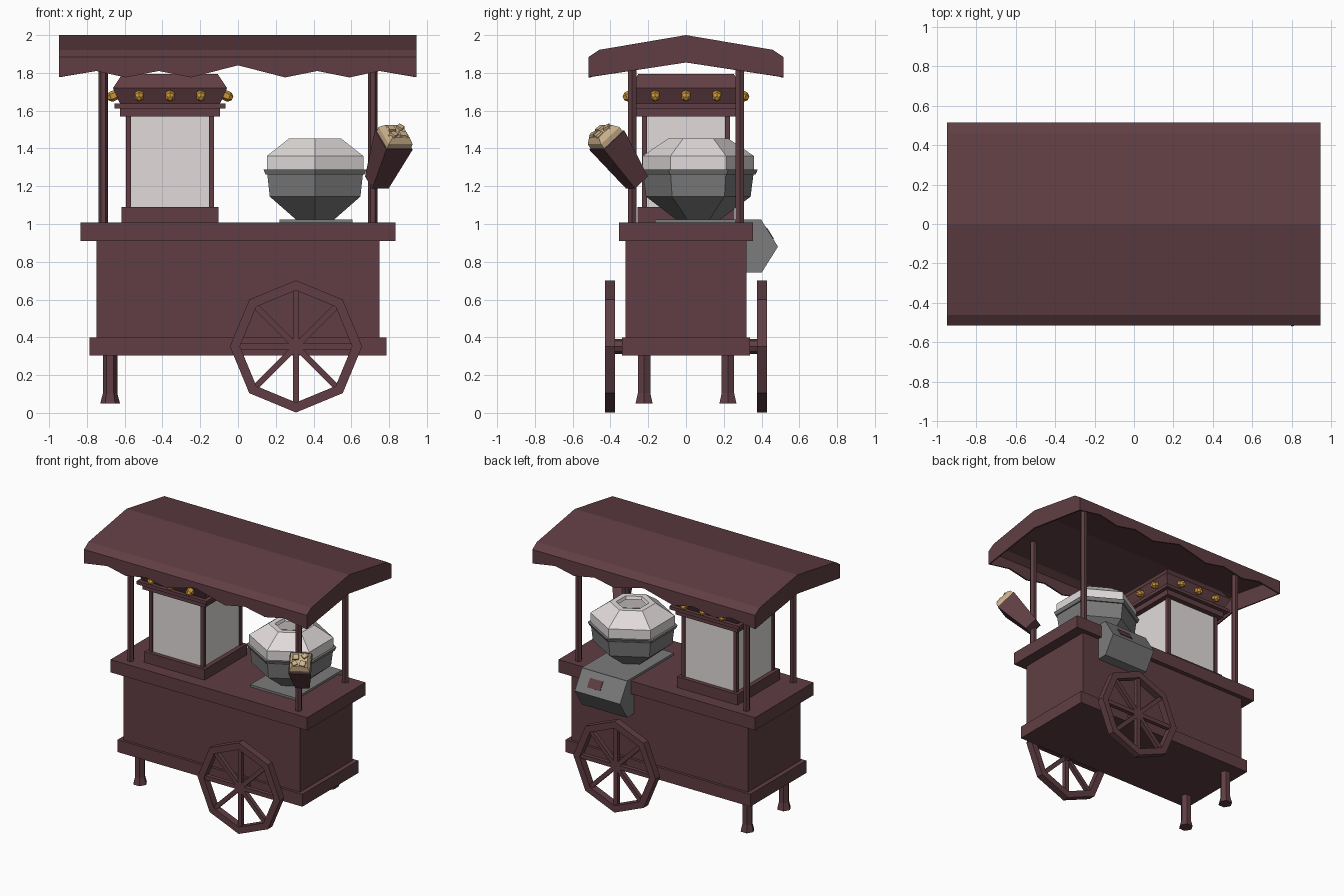
import bpy, bmesh, math
from mathutils import Matrix, Vector

if "Cube" in bpy.data.objects:
    bpy.data.objects.remove(bpy.data.objects["Cube"])

def mat(name, c):
    m = bpy.data.materials.new(name)
    m.diffuse_color = (*c, 1)
    m.use_nodes = True
    m.node_tree.nodes["Principled BSDF"].inputs["Base Color"].default_value = m.diffuse_color
    return m

WOOD = mat("maroon_paint", (0.115, 0.048, 0.056))
GLASS = mat("pale_glass", (0.75, 0.71, 0.70))
METAL = mat("grey_metal", (0.20, 0.20, 0.20))
BULB = mat("amber", (0.60, 0.30, 0.04))
CORN = mat("popcorn_cream", (0.60, 0.44, 0.26))

def finish(name, bm, m, matrix=None):
    bmesh.ops.remove_doubles(bm, verts=bm.verts, dist=1e-5)
    bmesh.ops.recalc_face_normals(bm, faces=bm.faces)
    me = bpy.data.meshes.new(name)
    bm.to_mesh(me)
    bm.free()
    me.materials.append(m)
    ob = bpy.data.objects.new(name, me)
    bpy.context.collection.objects.link(ob)
    if matrix:
        ob.matrix_world = matrix
    return ob

def box(name, lo, hi, m, matrix=None):
    bm = bmesh.new()
    c = [(a + b) / 2 for a, b in zip(lo, hi)]
    s = [b - a for a, b in zip(lo, hi)]
    bmesh.ops.create_cube(bm, size=1, matrix=Matrix.Translation(c) @ Matrix.Diagonal((*s, 1)))
    return finish(name, bm, m, matrix)

def lathe(name, prof, n, m, matrix=None, rot=0, caps=(True, True), loop=False):
    """Turn (radius, height) points round z with n flat sides."""
    bm = bmesh.new()
    rings = [[bm.verts.new((r * math.cos(rot + k * math.tau / n),
                            r * math.sin(rot + k * math.tau / n), z)) for k in range(n)]
             for r, z in prof]
    pairs = list(zip(rings, rings[1:])) + ([(rings[-1], rings[0])] if loop else [])
    for a, b in pairs:
        for k in range(n):
            j = (k + 1) % n
            bm.faces.new((a[k], a[j], b[j], b[k]))
    if not loop:
        if caps[0]:
            bm.faces.new(rings[0][::-1])
        if caps[1]:
            bm.faces.new(rings[-1])
    return finish(name, bm, m, matrix)

def square(name, prof, m, matrix):
    """Square tapered block from (half width, height) points."""
    return lathe(name, [(h * math.sqrt(2), z) for h, z in prof], 4, m, matrix, math.pi / 4)

T = Matrix.Translation

# cart body
box("cart_body", (-.75, -.32, .39), (.75, .32, .92), WOOD)
box("cart_base", (-.785, -.34, .305), (.785, .34, .40), WOOD)
box("counter_top", (-.835, -.355, .91), (.835, .355, 1.008), WOOD)

# canopy: bent roof sheet, gable ends and scalloped valances
x0, x1 = -.948, .945
top = [(-.515, 1.885), (-.46, 1.922), (0, 2), (.46, 1.922), (.515, 1.885)]
scallop = [(x0, 1.778), (-.75, 1.81), (-.595, 1.776), (-.42, 1.81), (-.25, 1.776), (0, 1.84),
           (.25, 1.776), (.42, 1.81), (.59, 1.776), (.75, 1.81), (x1, 1.778)]
bm = bmesh.new()
def face(pts):
    bm.faces.new([bm.verts.new(p) for p in pts])
for (ya, za), (yb, zb) in zip(top, top[1:]):
    face([(x0, ya, za), (x1, ya, za), (x1, yb, zb), (x0, yb, zb)])
for x in (x0, x1):
    face([(x, y, z) for y, z in [(-.515, 1.778)] + top + [(.515, 1.778), (0, 1.855)]])
for y in (-.515, .515):
    face([(x, y, z) for x, z in scallop] + [(x1, y, 1.885), (x0, y, 1.885)])
roof = finish("canopy", bm, WOOD)
sol = roof.modifiers.new("thickness", 'SOLIDIFY')
sol.thickness, sol.offset = .012, -1

# posts, legs and wheels
for side in (-1, 1):
    tag = "front" if side < 0 else "back"
    for x in (-.714, .714):
        lathe(f"{tag}_canopy_post", [(.025, 1.0), (.025, 1.94)], 6, WOOD, T((x, side * .285, 0)))
    lathe(f"{tag}_leg", [(.052, .05), (.038, .105), (.038, .31)], 6, WOOD, T((-.677, side * .222, 0)))
    hub = T((.307, side * .4025, .352)) @ Matrix.Rotation(math.pi / 2, 4, 'X')
    lathe(f"{tag}_wheel_rim", [(.35, -.0275), (.35, .0275), (.297, .0275), (.297, -.0275)],
          8, WOOD, hub, loop=True)
    for k in range(8):
        box(f"{tag}_wheel_spoke", (0, -.016, -.016), (.31, .016, .016), WOOD,
            hub @ Matrix.Rotation(k * math.tau / 8, 4, 'Z'))
lathe("axle", [(.04, -.4), (.04, .4)], 8, WOOD, T((.307, 0, .352)) @ Matrix.Rotation(math.pi / 2, 4, 'X'))

# popcorn cabinet
P = T((-.36, 0, 0))
square("cabinet_base", [(.257, 1.0), (.257, 1.09)], WOOD, P)
square("cabinet_glass", [(.224, 1.085), (.224, 1.575)], GLASS, P)
square("cabinet_top_frame", [(.265, 1.57), (.265, 1.612)], WOOD, P)
square("cabinet_ledge", [(.295, 1.612), (.295, 1.637)], WOOD, P)
square("cabinet_crown", [(.265, 1.637), (.302, 1.72), (.252, 1.795)], WOOD, P)
for sx in (-1, 1):
    for sy in (-1, 1):
        cx, cy = -.36 + sx * .22, sy * .22
        box("cabinet_corner_post", (cx - .014, cy - .014, 1.085), (cx + .014, cy + .014, 1.575), WOOD)
for q in range(4):
    turn = P @ Matrix.Rotation(q * math.pi / 2, 4, 'Z')
    for off in (-.163, 0, .163):
        lathe("cabinet_bulb", [(.027, -.01), (.027, .032), (.012, .05)], 6, BULB,
              turn @ T((.285, off, 1.685)) @ Matrix.Rotation(math.radians(114), 4, 'Y'))

# candy floss machine: six-sided bowl, rim and open dome
C = T((.408, .065, 0))
h = math.pi / 2
lathe("floss_bowl", [(.112, 1.02), (.277, 1.145), (.292, 1.262)], 6, METAL, C, h, (True, False))
lathe("floss_rim", [(.292, 1.262), (.303, 1.262), (.315, 1.288), (.285, 1.288)], 6, METAL, C, h, loop=True)
lathe("floss_dome", [(.295, 1.285), (.295, 1.36), (.16, 1.452), (.115, 1.452), (.105, 1.43)],
      6, GLASS, C, h, (False, False))
box("floss_base_plate", (.22, -.165, 1.005), (.605, .40, 1.025), METAL)

# control box hanging behind the counter, with a small panel
side = [(.32, 1.02), (.40, 1.02), (.487, .88), (.40, .742), (.32, .742)]
bm = bmesh.new()
f = bm.faces.new([bm.verts.new((.22, y, z)) for y, z in side])
ext = bmesh.ops.extrude_face_region(bm, geom=[f], use_keep_orig=True)
bmesh.ops.translate(bm, vec=(.385, 0, 0), verts=[v for v in ext["geom"] if isinstance(v, bmesh.types.BMVert)])
finish("control_box", bm, METAL)
box("control_panel", (-.055, -.035, -.004), (.055, .035, .004), WOOD,
    T((.46, .4435, .95)) @ Matrix.Rotation(math.radians(-58.1), 4, 'X'))

# tilted popcorn carton on the front post
axis = Vector((.09, -.16, .225)).normalized()
across = Vector((.16, .09, 0)).normalized()
B = Matrix((across, axis.cross(across), axis)).transposed().to_4x4()
B.translation = (.735, -.26, 1.22)
square("popcorn_carton", [(.05, 0), (.08, .29)], WOOD, B)
square("popcorn_heap", [(.073, .285), (.072, .32), (.052, .35)], CORN, B)
for k, (a, b, s) in enumerate([(-.03, .02, .024), (.03, .03, .02), (.02, -.03, .025), (-.035, -.03, .02)]):
    square("popcorn_piece", [(s, .335), (s * .8, .361)], CORN,
           B @ T((a, b, 0)) @ Matrix.Rotation(k * .7, 4, 'Z'))
